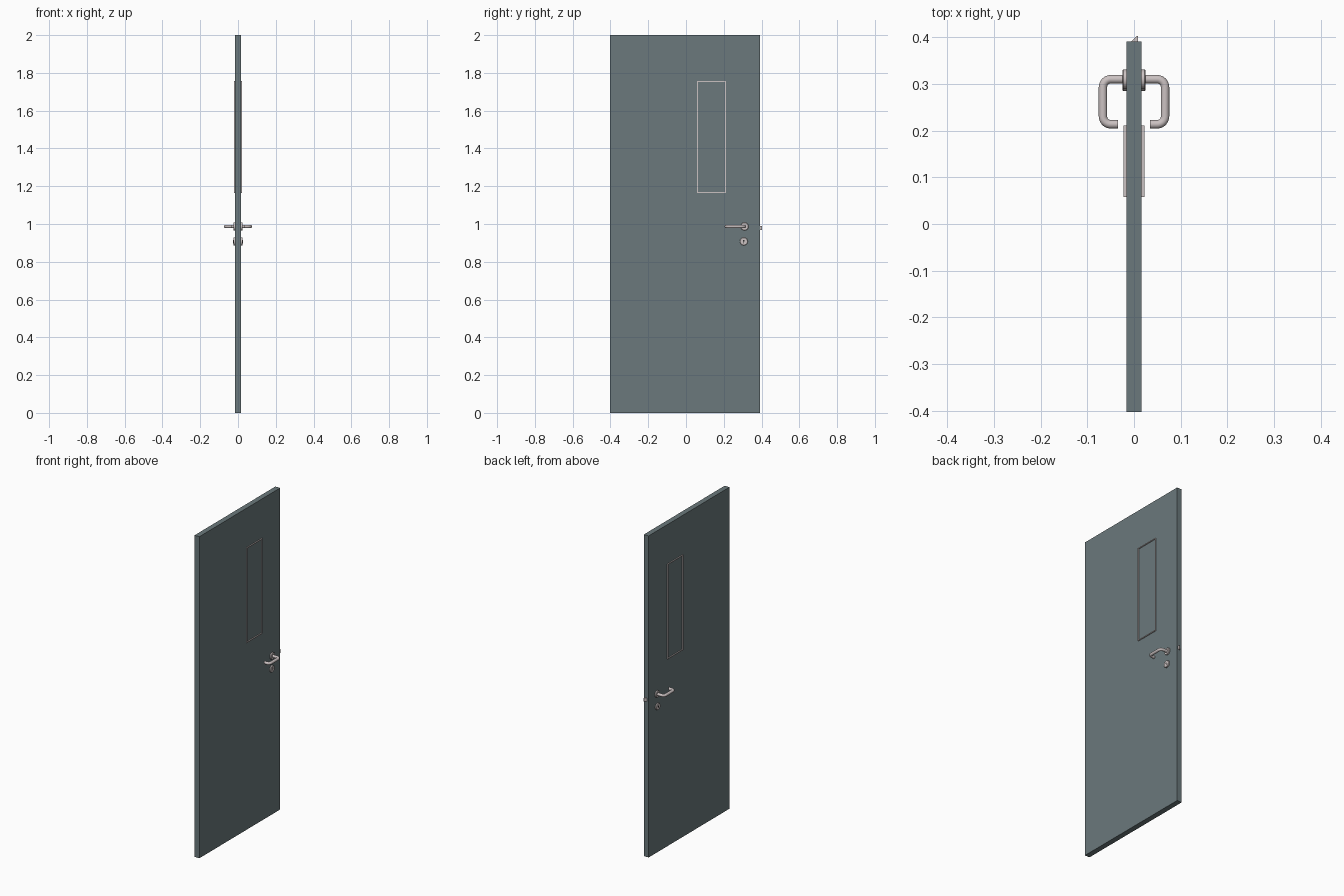
import bpy, bmesh, math
from mathutils import Vector, Matrix

if "Cube" in bpy.data.objects:
    bpy.data.objects.remove(bpy.data.objects["Cube"])


def material(name, rgb):
    m = bpy.data.materials.new(name)
    m.diffuse_color = (*rgb, 1)
    m.use_nodes = True
    m.node_tree.nodes["Principled BSDF"].inputs["Base Color"].default_value = m.diffuse_color
    return m


PAINT = material("grey green paint", (0.145, 0.19, 0.20))
STEEL = material("satin steel", (0.60, 0.54, 0.54))
DARK = material("dark keyhole", (0.03, 0.03, 0.03))


def finish(name, bm, mat, smooth=False):
    bmesh.ops.recalc_face_normals(bm, faces=bm.faces)
    me = bpy.data.meshes.new(name)
    bm.to_mesh(me)
    bm.free()
    me.materials.append(mat)
    ob = bpy.data.objects.new(name, me)
    bpy.context.collection.objects.link(ob)
    if smooth:
        bpy.ops.object.select_all(action='DESELECT')
        ob.select_set(True)
        bpy.context.view_layer.objects.active = ob
        bpy.ops.object.shade_smooth_by_angle(angle=math.radians(35))
    return ob


def add_box(bm, lo, hi):
    lo, hi = Vector(lo), Vector(hi)
    bmesh.ops.create_cube(bm, size=1, matrix=Matrix.Translation((lo + hi) / 2)
                          @ Matrix.Diagonal((*(hi - lo), 1)))


def add_lathe(bm, profile, y, z, side, n=32):
    """Spin (x, radius) points around an x-aligned axis."""
    rings = [[bm.verts.new((side * x, y + r * math.cos(2 * math.pi * i / n),
                            z + r * math.sin(2 * math.pi * i / n)))
              for i in range(n)] for x, r in profile]
    for a, b in zip(rings, rings[1:]):
        for i in range(n):
            bm.faces.new((a[i], a[(i + 1) % n], b[(i + 1) % n], b[i]))
    bm.faces.new(rings[0])
    bm.faces.new(rings[-1])


def add_tube(bm, path, z, r, n=20):
    """Round tube along a path of (x, y) points at height z."""
    pts = [Vector((x, y, z)) for x, y in path]
    up, rings = Vector((0, 0, 1)), []
    for i, p in enumerate(pts):
        d = (pts[min(i + 1, len(pts) - 1)] - pts[max(i - 1, 0)]).normalized()
        s = d.cross(up)
        rings.append([bm.verts.new(p + r * (s * math.cos(a) + up * math.sin(a)))
                      for a in (2 * math.pi * k / n for k in range(n))])
    for a, b in zip(rings, rings[1:]):
        for i in range(n):
            bm.faces.new((a[i], a[(i + 1) % n], b[(i + 1) % n], b[i]))
    bm.faces.new(rings[0])
    bm.faces.new(rings[-1])


# door leaf
bm = bmesh.new()
add_box(bm, (-0.0165, -0.403, 0), (0.0165, 0.391, 2))
finish("door_leaf", bm, PAINT)

LEVER_Y, LEVER_Z, KEY_Z = 0.31, 0.987, 0.908
Y0, Y1, Z0, Z1, W = 0.058, 0.211, 1.165, 1.757, 0.005

for side, label in ((1, "right"), (-1, "left")):
    # thin raised trim around the window pane
    bm = bmesh.new()
    xa, xb = sorted((side * 0.016, side * 0.0222))
    for a, b, c, d in ((Y0, Y0 + W, Z0, Z1), (Y1 - W, Y1, Z0, Z1),
                       (Y0 + W, Y1 - W, Z0, Z0 + W), (Y0 + W, Y1 - W, Z1 - W, Z1)):
        add_box(bm, (xa, a, c), (xb, b, d))
    finish("window_trim_" + label, bm, STEEL)

    # round rose plates behind the lever and the lock
    rose = [(0.016, 0.021), (0.023, 0.021), (0.025, 0.019)]
    for part, z in (("lever_rose_", LEVER_Z), ("lock_rose_", KEY_Z)):
        bm = bmesh.new()
        add_lathe(bm, rose, LEVER_Y - (0.004 if z == KEY_Z else 0), z, side)
        finish(part + label, bm, STEEL, True)

    # keyhole plate: round top and narrow slot
    bm = bmesh.new()
    add_lathe(bm, [(0.0245, 0.0045), (0.0254, 0.0045)], LEVER_Y - 0.004, KEY_Z + 0.004, side, 16)
    xa, xb = sorted((side * 0.0245, side * 0.0254))
    add_box(bm, (xa, LEVER_Y - 0.006, KEY_Z - 0.010), (xb, LEVER_Y - 0.002, KEY_Z + 0.003))
    finish("keyhole_" + label, bm, DARK)

    # lever handle: out, along and back toward the door
    R, X, YE = 0.017, 0.0665, 0.2135
    arc = [math.radians(a) for a in range(0, 91, 10)]
    path = [(0.02, LEVER_Y)]
    path += [(X - R + R * math.sin(a), LEVER_Y - R + R * math.cos(a)) for a in arc]
    path += [(X - R + R * math.cos(a), YE + R - R * math.sin(a)) for a in arc]
    path += [(0.034, YE)]
    bm = bmesh.new()
    add_tube(bm, [(side * x, y) for x, y in path], LEVER_Z, 0.009)
    finish("lever_" + label, bm, STEEL, True)

# bevelled latch bolt on the closing edge
bm = bmesh.new()
wedge = [(-0.005, 0.388), (0.009, 0.388), (0.009, 0.403), (0.006, 0.403), (-0.005, 0.392)]
f = bm.faces.new([bm.verts.new((x, y, 0.968)) for x, y in wedge])
top = bmesh.ops.extrude_face_region(bm, geom=[f])["geom"]
bmesh.ops.translate(bm, vec=(0, 0, 0.022),
                    verts=[v for v in top if isinstance(v, bmesh.types.BMVert)])
finish("latch_bolt", bm, STEEL)
